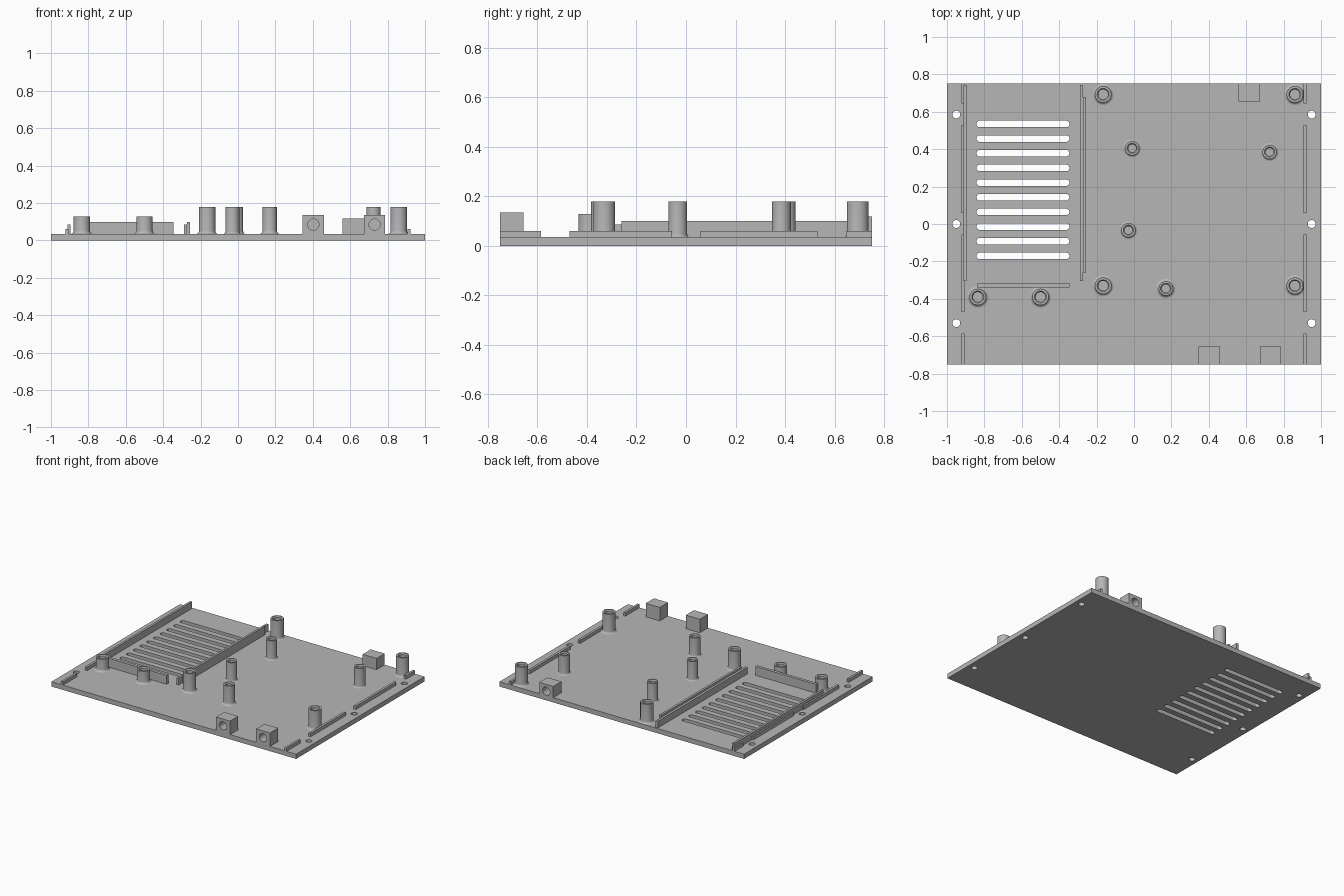
import bpy, bmesh, math
from mathutils import Matrix, Vector

cube = bpy.data.objects.get("Cube")
if cube:
    bpy.data.objects.remove(cube, do_unlink=True)

grey = bpy.data.materials.new("grey_plastic")
grey.use_nodes = True
GREY = (0.47, 0.47, 0.47, 1)
grey.diffuse_color = GREY
grey.node_tree.nodes["Principled BSDF"].inputs["Base Color"].default_value = GREY

T = 0.035       # plate thickness
SINK = 0.005    # overlap of parts into the plate


def activate(ob):
    bpy.ops.object.select_all(action='DESELECT')
    ob.select_set(True)
    bpy.context.view_layer.objects.active = ob


def add_object(name, bm):
    mesh = bpy.data.meshes.new(name)
    bmesh.ops.recalc_face_normals(bm, faces=bm.faces)
    bm.to_mesh(mesh)
    bm.free()
    mesh.materials.append(grey)
    ob = bpy.data.objects.new(name, mesh)
    bpy.context.collection.objects.link(ob)
    return ob


def smooth(ob):
    activate(ob)
    bpy.ops.object.shade_smooth_by_angle(angle=math.radians(35))


def box(name, x0, x1, y0, y1, top):
    low = T - SINK
    bm = bmesh.new()
    bmesh.ops.create_cube(bm, size=1)
    bmesh.ops.scale(bm, vec=(x1 - x0, y1 - y0, top - low), verts=bm.verts)
    bmesh.ops.translate(bm, vec=((x0 + x1) / 2, (y0 + y1) / 2, (low + top) / 2), verts=bm.verts)
    return add_object(name, bm)


def stadium(x0, x1, y, r, n=12):
    """Outline of a rounded slot; a circle when x0 == x1."""
    ends = [(x1, -math.pi / 2), (x0, math.pi / 2)]
    pts = []
    for cx, start in ends:
        for i in range(n + (x0 != x1)):
            a = start + math.pi * i / n
            pts.append((cx + r * math.cos(a), y + r * math.sin(a)))
    return pts


# Base plate: outline with screw holes and vent slots, extruded
outlines = [[(-1, -.75), (1, -.75), (1, .75), (-1, .75)]]
outlines += [stadium(x, x, y, 0.021) for x in (-.95, .95) for y in (-.53, 0, .585)]
outlines += [stadium(-.825, -.363, .535 - i * .0784, 0.0175) for i in range(10)]
curve = bpy.data.curves.new("base_plate", 'CURVE')
curve.dimensions = '2D'
curve.fill_mode = 'BOTH'
curve.extrude = T / 2
for pts in outlines:
    s = curve.splines.new('POLY')
    s.points.add(len(pts) - 1)
    for p, (x, y) in zip(s.points, pts):
        p.co = (x, y, 0, 1)
    s.use_cyclic_u = True
    s.use_smooth = False
curve.materials.append(grey)
plate = bpy.data.objects.new("base_plate", curve)
bpy.context.collection.objects.link(plate)
plate.location.z = T / 2
activate(plate)
bpy.ops.object.convert(target='MESH')


# Standoffs: revolved tube with flared foot and countersunk blind hole
def standoff(name, x, y, r, foot, hole, top, seg=32):
    f = foot - r
    profile = [(foot, T - SINK), (foot, T)]
    for i in range(1, 5):
        a = math.pi / 2 * i / 4
        profile.append((foot - f * math.sin(a), T + f * (1 - math.cos(a)) * 1.2))
    profile += [(r, top), (hole + .006, top), (hole, top - .008), (hole, T + .001), (0, T + .001)]
    bm = bmesh.new()
    verts = [bm.verts.new((px, 0, pz)) for px, pz in profile]
    edges = [bm.edges.new(pair) for pair in zip(verts, verts[1:])]
    bmesh.ops.spin(bm, geom=verts + edges, axis=(0, 0, 1), cent=(0, 0, 0),
                   angle=2 * math.pi, steps=seg)
    bmesh.ops.remove_doubles(bm, verts=bm.verts, dist=1e-5)
    bmesh.ops.translate(bm, vec=(x, y, 0), verts=bm.verts)
    smooth(add_object(name, bm))


for x in (-.165, .86):
    for y in (-.33, .693):
        standoff("board_standoff", x, y, .044, .057, .026, .178)
for x, y in [(-.01, .405), (.725, .385), (-.03, -.033)]:
    standoff("slim_standoff", x, y, .038, .048, .021, .178)
standoff("middle_standoff", .17, -.345, .038, .053, .022, .178)
for x in (-.835, -.5):
    standoff("short_standoff", x, -.39, .044, .058, .026, .128)

# Rails around the vent bay
box("outer_bay_rail", -.911, -.895, -.305, .742, .085)
box("inner_bay_rail", -.289, -.272, -.305, .742, .085)
box("inner_bay_wall", -.272, -.256, -.26, .68, .1)
box("front_bay_wall", -.84, -.345, -.34, -.318, .1)

# Low lip segments along both sides
for side in (-1, 1):
    for y0, y1 in [(-.75, -.585), (-.47, -.057), (.058, .53), (.645, .75)]:
        x0, x1 = sorted((side * .905, side * .922))
        box("side_lip", x0, x1, y0, y1, .06)


# Edge blocks with a blind screw hole in the outer face
def screw_block(name, x, side, top):
    y0, y1 = sorted((side * .75, side * .655))
    block = box(name, x - .057, x + .057, y0, y1, top)
    bm = bmesh.new()
    bmesh.ops.create_cone(bm, cap_ends=True, segments=32, radius1=.03, radius2=.03, depth=.14,
                          matrix=Matrix.Translation(Vector((x, side * .75, top - .05)))
                          @ Matrix.Rotation(math.pi / 2, 4, 'X'))
    cutter = add_object("hole_cutter", bm)
    cutter.hide_render = True
    mod = block.modifiers.new("hole", 'BOOLEAN')
    mod.operation = 'DIFFERENCE'
    mod.solver = 'EXACT'
    mod.object = cutter
    activate(block)
    bpy.ops.object.modifier_apply(modifier=mod.name)
    bpy.data.objects.remove(cutter, do_unlink=True)
    smooth(block)


screw_block("front_screw_block", .403, -1, .135)
screw_block("front_screw_block", .73, -1, .135)
screw_block("back_screw_block", .617, 1, .118)
